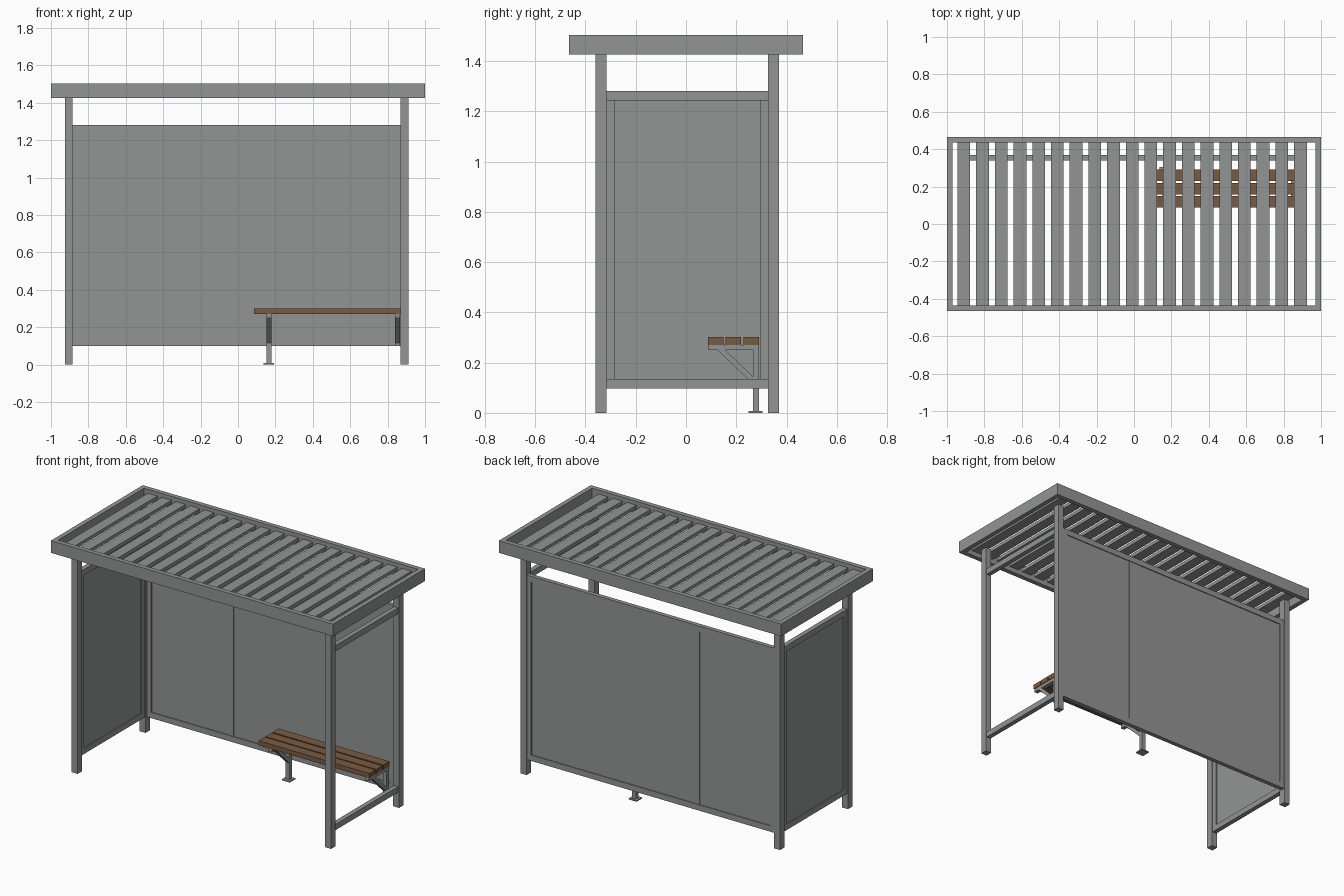
import bpy, bmesh
from mathutils import Matrix, Vector

if "Cube" in bpy.data.objects:
    bpy.data.objects.remove(bpy.data.objects["Cube"])


def material(name, rgb):
    m = bpy.data.materials.new(name)
    m.diffuse_color = (*rgb, 1)
    m.use_nodes = True
    m.node_tree.nodes["Principled BSDF"].inputs["Base Color"].default_value = m.diffuse_color
    return m


STEEL = material("grey steel", (0.29, 0.30, 0.295))
WOOD = material("brown wood", (0.19, 0.105, 0.055))


def build(name, boxes, mat, bars=()):
    """One object from axis boxes (x0,x1,y0,y1,z0,z1) and extruded yz profiles (x0,x1,points)."""
    bm = bmesh.new()
    for x0, x1, y0, y1, z0, z1 in boxes:
        c = Vector((x0 + x1, y0 + y1, z0 + z1)) / 2
        bmesh.ops.create_cube(bm, size=1, matrix=Matrix.Translation(c)
                              @ Matrix.Diagonal((x1 - x0, y1 - y0, z1 - z0, 1)))
    for x0, x1, pts in bars:
        face = bm.faces.new([bm.verts.new((x0, y, z)) for y, z in pts])
        geo = bmesh.ops.extrude_face_region(bm, geom=[face])["geom"]
        bmesh.ops.translate(bm, vec=(x1 - x0, 0, 0),
                            verts=[g for g in geo if isinstance(g, bmesh.types.BMVert)])
    bmesh.ops.recalc_face_normals(bm, faces=bm.faces)
    me = bpy.data.meshes.new(name)
    bm.to_mesh(me)
    bm.free()
    me.materials.append(mat)
    ob = bpy.data.objects.new(name, me)
    bpy.context.collection.objects.link(ob)


# Corner posts
for side, x0, x1 in (("left", -0.926, -0.884), ("right", 0.87, 0.912)):
    for end, y0, y1 in (("front", -0.36, -0.316), ("back", 0.327, 0.37)):
        build(f"{end}_{side}_post", [(x0, x1, y0, y1, 0, 1.43)], STEEL)

# Roof rim and slats
build("roof_rim", [(-1, 1, -0.465, -0.435, 1.425, 1.503),
                   (-1, 1, 0.435, 0.465, 1.425, 1.503),
                   (-1, -0.97, -0.435, 0.435, 1.425, 1.503),
                   (0.97, 1, -0.435, 0.435, 1.425, 1.503)], STEEL)
for i in range(19):
    x = -0.91 + 0.1 * i
    build(f"roof_slat_{i + 1}", [(x - 0.034, x + 0.034, -0.436, 0.436, 1.455, 1.478)], STEEL)

# Rails: z ranges shared by the back wall and both sides
TOP, LOW = (1.243, 1.28), (0.098, 0.135)

# Back wall frame, cover strips and sheet
yb0, yb1 = 0.34, 0.368
build("back_frame", [(-0.884, 0.87, yb0, yb1, *TOP), (-0.884, 0.87, yb0, yb1, *LOW),
                     (-0.884, -0.853, yb0, yb1, LOW[1], TOP[0]),
                     (0.839, 0.87, yb0, yb1, LOW[1], TOP[0])], STEEL)
build("back_sheet", [(-0.853, 0.839, 0.346, 0.362, LOW[1], TOP[0])], STEEL)
build("back_joint_strips", [(-0.352, -0.272, 0.344, 0.364, LOW[1], TOP[0]),
                            (0.264, 0.342, 0.344, 0.364, LOW[1], TOP[0])], STEEL)

# Left wall frame and sheet
xl0, xl1 = -0.92, -0.89
build("left_frame", [(xl0, xl1, -0.316, 0.327, *TOP), (xl0, xl1, -0.316, 0.327, *LOW),
                     (xl0, xl1, -0.316, -0.285, LOW[1], TOP[0]),
                     (xl0, xl1, 0.296, 0.327, LOW[1], TOP[0])], STEEL)
build("left_sheet", [(-0.913, -0.897, -0.285, 0.296, LOW[1], TOP[0])], STEEL)

# Open right side: two rails only
build("right_rails", [(0.876, 0.906, -0.316, 0.327, *TOP),
                      (0.876, 0.906, -0.316, 0.327, *LOW)], STEEL)

# Bench planks
for i, y in enumerate((0.118, 0.188, 0.26)):
    build(f"bench_plank_{i + 1}", [(0.085, 0.87, y - 0.031, y + 0.031, 0.271, 0.301)], WOOD)

# Bench brackets: arm, upright and diagonal brace; the inner one stands on a foot plate
brace = [(0.125, 0.251), (0.155, 0.251), (0.268, 0.143), (0.268, 0.113)]
for name, x, bottom in (("inner", 0.165, 0), ("outer", 0.853, 0.1)):
    x0, x1 = x - 0.013, x + 0.013
    boxes = [(x0, x1, 0.088, 0.29, 0.25, 0.271), (x0, x1, 0.266, 0.29, bottom, 0.25)]
    if bottom == 0:
        boxes.append((x - 0.028, x + 0.028, 0.248, 0.304, 0, 0.007))
    build(f"{name}_bench_bracket", boxes, STEEL, [(x0, x1, brace)])
